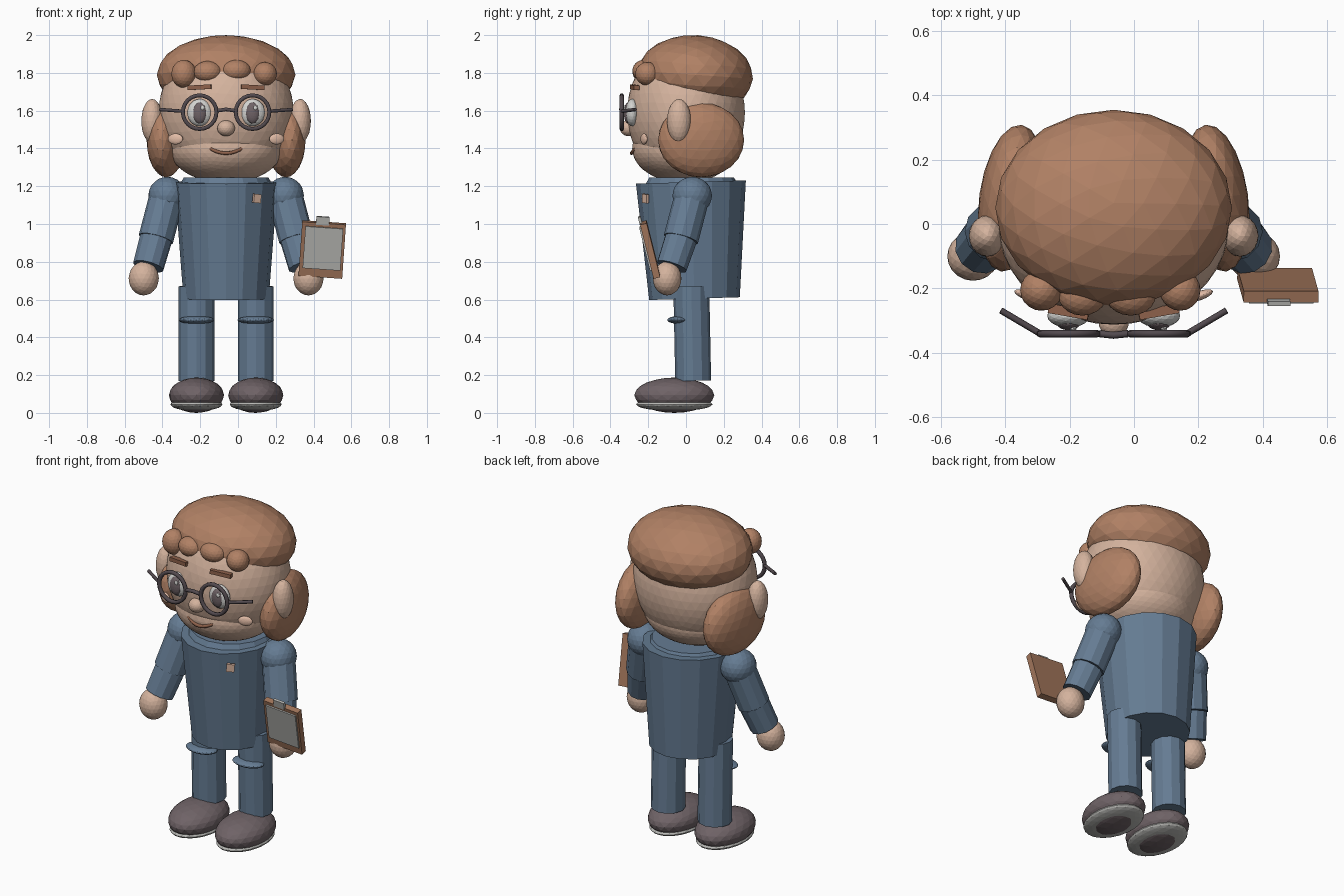
import bpy, bmesh, math
from mathutils import Vector, Matrix

if "Cube" in bpy.data.objects:
    bpy.data.objects.remove(bpy.data.objects["Cube"])

CX = -0.063  # body centre line


def material(name, r, g, b):
    m = bpy.data.materials.new(name)
    m.use_nodes = True
    m.diffuse_color = (r, g, b, 1)
    m.node_tree.nodes["Principled BSDF"].inputs["Base Color"].default_value = (r, g, b, 1)
    return m


HAIR = material("hair brown", 0.44, 0.22, 0.13)
SKIN = material("skin", 0.66, 0.45, 0.34)
BLUSH = material("pale peach", 0.76, 0.5, 0.38)
CLOTH = material("cloth blue", 0.13, 0.2, 0.29)
SHOE = material("shoe grey", 0.16, 0.125, 0.135)
FRAME = material("glasses dark", 0.085, 0.068, 0.077)
WHITE = material("white", 0.66, 0.66, 0.64)
GREY = material("paper grey", 0.48, 0.48, 0.46)
WOOD = material("board brown", 0.36, 0.18, 0.105)
BROWN = material("lip brown", 0.27, 0.12, 0.07)


def finish(name, bm, mat, matrix):
    bm.transform(matrix)
    mesh = bpy.data.meshes.new(name)
    bm.to_mesh(mesh)
    bm.free()
    mesh.materials.append(mat)
    ob = bpy.data.objects.new(name, mesh)
    bpy.context.collection.objects.link(ob)
    return ob


def place(x, y, z, rot):
    turn = Matrix.Identity(4)
    for axis, deg in zip("XYZ", rot):
        turn = Matrix.Rotation(math.radians(deg), 4, axis) @ turn
    return Matrix.Translation((CX + x, y, z)) @ turn


def blob(name, pos, radii, mat, detail=3, rot=(0, 0, 0)):
    bm = bmesh.new()
    bmesh.ops.create_icosphere(bm, subdivisions=detail, radius=1)
    return finish(name, bm, mat, place(*pos, rot) @ Matrix.Diagonal((*radii, 1)))


def box(name, pos, size, mat, rot=(0, 0, 0)):
    bm = bmesh.new()
    bmesh.ops.create_cube(bm, size=1)
    return finish(name, bm, mat, place(*pos, rot) @ Matrix.Diagonal((*size, 1)))


def limb(name, a, b, ra, rb, mat, sides=12, wide=1.0):
    """Tapered tube from a to b; wide scales it along x."""
    a, b = Vector(a), Vector(b)
    bm = bmesh.new()
    bmesh.ops.create_cone(bm, cap_ends=True, segments=sides, radius1=ra,
                          radius2=rb, depth=(b - a).length)
    turn = Vector((0, 0, 1)).rotation_difference(b - a).to_matrix().to_4x4()
    mid = (a + b) / 2
    return finish(name, bm, mat, Matrix.Translation((CX + mid.x, mid.y, mid.z))
                  @ turn @ Matrix.Diagonal((wide, 1, 1, 1)))


def tube(name, points, radius, mat, cyclic=False):
    curve = bpy.data.curves.new(name, "CURVE")
    curve.dimensions = "3D"
    curve.bevel_depth = radius
    curve.bevel_resolution = 1
    curve.use_fill_caps = True
    line = curve.splines.new("POLY")
    line.points.add(len(points) - 1)
    for p, (x, y, z) in zip(line.points, points):
        p.co = (CX + x, y, z, 1)
    line.use_cyclic_u = cyclic
    curve.materials.append(mat)
    ob = bpy.data.objects.new(name, curve)
    bpy.context.collection.objects.link(ob)
    return ob


def ring(cx, y, cz, r, n):
    turns = [i * math.tau / n for i in range(n)]
    return [(cx + r * math.cos(t), y, cz + r * math.sin(t)) for t in turns]


# Head and hair
blob("head", (0, 0, 1.59), (0.358, 0.312, 0.373), SKIN, 4)
blob("jaw", (0, -0.01, 1.4), (0.3, 0.275, 0.183), SKIN, 4)
blob("hair_cap", (0, 0.05, 1.79), (0.367, 0.305, 0.21), HAIR, 3, (-4, 0, 0))
curls = [(-0.224, -0.205, 1.795, 0.066, 0.074), (-0.097, -0.22, 1.805, 0.075, 0.058),
         (0.053, -0.22, 1.812, 0.078, 0.058), (0.206, -0.205, 1.795, 0.063, 0.062)]
for i, (x, y, z, rx, rz) in enumerate(curls):
    blob(f"fringe_curl_{i + 1}", (x, y, z), (rx, 0.064, rz), HAIR)

# Face centre
blob("nose", (0, -0.305, 1.507), (0.047, 0.045, 0.042), SKIN)
smile = [(0.083 * t, -0.288 + 0.022 * t * t, 1.375 + 0.025 * t * t)
         for t in [i / 5 - 1 for i in range(11)]]
tube("mouth", smile, 0.01, BROWN)
tube("glasses_bridge", [(-0.045, -0.34, 1.6), (0, -0.345, 1.607), (0.045, -0.34, 1.6)], 0.011, FRAME)

# Torso
limb("torso", (0, 0.045, 0.605), (0, 0.026, 1.222), 0.24, 0.291, CLOTH, 16, 0.94)
limb("collar", (0, 0.03, 1.2), (0, 0.03, 1.245), 0.25, 0.225, CLOTH, 16)
box("chest_badge", (0.163, -0.215, 1.135), (0.045, 0.015, 0.047), BLUSH, (4, 5, 33))

# Paired parts
for side, s in (("left", 1), ("right", -1)):
    blob(side + "_side_hair", (s * 0.317, 0.08, 1.445), (0.1, 0.23, 0.198), HAIR, 3, (0, 0, s * 8))
    blob(side + "_ear", (s * 0.392, -0.037, 1.545), (0.057, 0.064, 0.117), SKIN)
    blob(side + "_cheek", (s * 0.268, -0.222, 1.45), (0.042, 0.014, 0.029), BLUSH, 3, (0, 0, s * 20))

    # Eye, brow and glasses
    e = s * 0.14
    blob(side + "_eye", (e, -0.285, 1.59), (0.066, 0.036, 0.072), WHITE)
    blob(side + "_pupil", (e, -0.307, 1.588), (0.037, 0.022, 0.056), SHOE)
    blob(side + "_eye_glint", (e + 0.015, -0.324, 1.615), (0.011, 0.007, 0.013), WHITE, 2)
    box(side + "_eyebrow", (e, -0.272, 1.724), (0.125, 0.03, 0.024), BROWN, (0, s * 3, s * 10))
    tube(side + "_glasses_rim", ring(e, -0.34, 1.592, 0.089, 24), 0.012, FRAME, True)
    tube(side + "_glasses_temple", [(s * 0.228, -0.34, 1.597), (s * 0.35, -0.268, 1.606)], 0.01, FRAME)

    # Arm
    shoulder, elbow = (s * 0.312, 0.033, 1.15), (s * 0.372, -0.027, 0.92)
    wrist = (s * 0.412, -0.075, 0.775)
    blob(side + "_shoulder", shoulder, (0.1, 0.105, 0.1), CLOTH)
    limb(side + "_upper_arm", shoulder, elbow, 0.093, 0.093, CLOTH)
    limb(side + "_forearm", elbow, wrist, 0.087, 0.083, CLOTH)
    blob(side + "_hand", (s * 0.436, -0.1, 0.712), (0.08, 0.076, 0.09), SKIN)

    # Leg and shoe
    limb(side + "_leg", (s * 0.157, 0.038, 0.17), (s * 0.157, 0.028, 0.67), 0.095, 0.095, CLOTH)
    blob(side + "_knee_fold", (s * 0.157, -0.035, 0.492), (0.097, 0.064, 0.021), CLOTH)
    blob(side + "_shoe", (s * 0.157, -0.062, 0.0935), (0.146, 0.212, 0.0935), SHOE)
    blob(side + "_sole", (s * 0.157, -0.062, 0.045), (0.138, 0.203, 0.035), GREY)

# Clipboard, tilted as one block
TILT = (14, 4, 0)
tilt = place(0.509, -0.19, 0.865, TILT)
for name, offset, size, mat in (
        ("clipboard", (0, 0, 0), (0.232, 0.036, 0.295), WOOD),
        ("clipboard_paper", (0.003, -0.022, 0.012), (0.2, 0.009, 0.228), GREY),
        ("clipboard_clip", (-0.008, -0.014, 0.16), (0.07, 0.015, 0.045), GREY)):
    p = tilt @ Vector(offset)
    box(name, (p.x - CX, p.y, p.z), size, mat, TILT)
